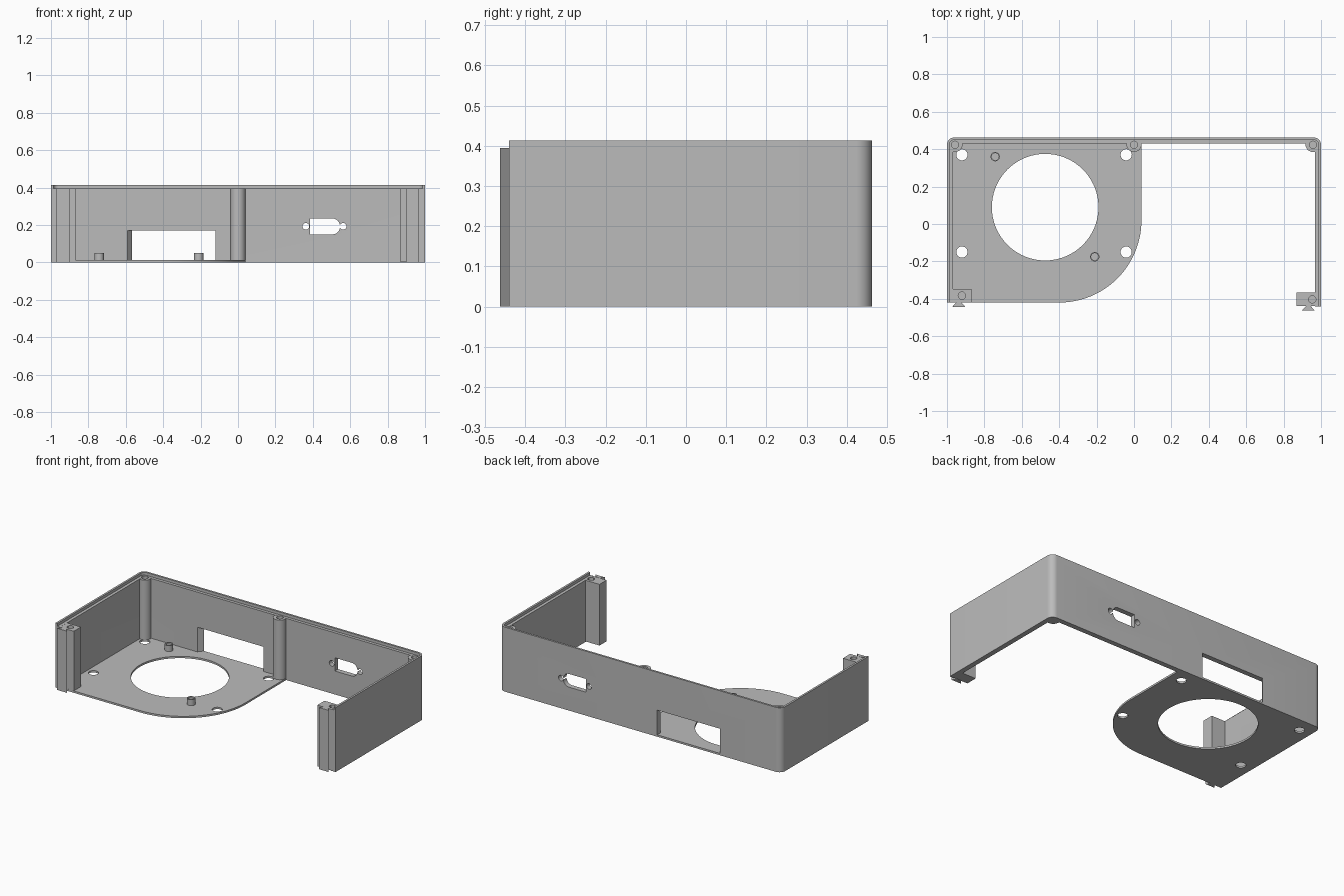
import bpy, bmesh
from math import sin, cos, pi, radians

if "Cube" in bpy.data.objects:
    bpy.data.objects.remove(bpy.data.objects["Cube"])

grey = bpy.data.materials.new("light grey plastic")
grey.use_nodes = True
grey.diffuse_color = (0.5, 0.5, 0.5, 1)
grey.node_tree.nodes["Principled BSDF"].inputs["Base Color"].default_value = (0.5, 0.5, 0.5, 1)

H, RIM = 0.395, 0.413       # ledge height and lip height
PLATE = 0.012               # floor thickness


def prism(name, pts, a, b, along_y=False):
    """Extrude a flat outline from a to b, along z or along y."""
    bm = bmesh.new()
    put = (lambda u, v, w: (u, w, v)) if along_y else (lambda u, v, w: (u, v, w))
    face = bm.faces.new([bm.verts.new(put(u, v, a)) for u, v in pts])
    out = bmesh.ops.extrude_face_region(bm, geom=[face])
    shift = (0, b - a, 0) if along_y else (0, 0, b - a)
    verts = [g for g in out["geom"] if isinstance(g, bmesh.types.BMVert)]
    bmesh.ops.translate(bm, verts=verts, vec=shift)
    bmesh.ops.recalc_face_normals(bm, faces=bm.faces)
    me = bpy.data.meshes.new(name)
    bm.to_mesh(me)
    bm.free()
    ob = bpy.data.objects.new(name, me)
    bpy.context.collection.objects.link(ob)
    me.materials.append(grey)
    return ob


def arc(x, y, r, start, end, n=12):
    return [(x + r * cos(radians(start + (end - start) * i / n)),
             y + r * sin(radians(start + (end - start) * i / n))) for i in range(n + 1)]


def circle(x, y, r, n=32):
    return arc(x, y, r, 0, 360, n)[:-1]


def box(x0, x1, y0, y1):
    return [(x0, y0), (x1, y0), (x1, y1), (x0, y1)]


def cut(ob, cutters):
    """Subtract the cutters, then remove them."""
    for c in cutters:
        m = ob.modifiers.new("cut", "BOOLEAN")
        m.operation, m.solver, m.object = "DIFFERENCE", "EXACT", c
    deps = bpy.context.evaluated_depsgraph_get()
    ob.data = bpy.data.meshes.new_from_object(ob.evaluated_get(deps))
    ob.modifiers.clear()
    for c in cutters:
        bpy.data.objects.remove(c)


def wall_outline(t):
    """U-shaped band of thickness t with rounded outer back corners."""
    r = 0.04
    inner = max(r - t, 0.004)
    c = t + inner
    return ([(1, -0.44)] + arc(1 - r, 0.463 - r, r, 0, 90, 8)
            + arc(r - 1, 0.463 - r, r, 90, 180, 8) + [(-1, -0.42), (t - 1, -0.42)]
            + arc(c - 1, 0.463 - c, inner, 180, 90, 8)
            + arc(1 - c, 0.463 - c, inner, 90, 0, 8) + [(1 - t, -0.44)])


# Walls with connector openings, and the thin lip on top
walls = prism("walls", wall_outline(0.032), 0, H)
port = [(-0.595, 0.425), (-0.56, 0.47), (-0.12, 0.47), (-0.12, 0.425)]
connector = ([(0.385, 0.15)] + arc(0.505, 0.19, 0.04, -90, 0, 6)
             + arc(0.505, 0.195, 0.04, 0, 90, 6) + [(0.385, 0.235)])
cut(walls, [prism("port_cutter", port, PLATE, 0.17),
            prism("connector_cutter", connector, 0.4, 0.5, True)]
    + [prism("screw_cutter", circle(x, 0.193, 0.018, 20), 0.4, 0.5, True) for x in (0.363, 0.562)])
prism("top_lip", wall_outline(0.013), H, RIM)

# Floor plate with a rounded front corner, fan opening and screw holes
floor = prism("floor_plate", [(-0.985, 0.445), (-0.985, -0.42)]
              + arc(-0.4, 0.02, 0.44, -90, 0, 32) + [(0.04, 0.445)], 0, PLATE)
cut(floor, [prism("fan_cutter", circle(-0.475, 0.09, 0.285, 72), -0.1, 0.1)]
    + [prism("hole_cutter", circle(x, y, 0.03), -0.1, 0.1)
       for x in (-0.92, -0.042) for y in (0.37, -0.15)])

# Locating pegs
for i, (x, y) in enumerate([(-0.742, 0.36), (-0.21, -0.175)]):
    peg = prism(f"peg_{i}", circle(x, y, 0.025, 24), PLATE / 2, 0.05)
    cut(peg, [prism("peg_cutter", circle(x, y, 0.019, 24), 0.04, 0.1)])

# Round screw pillars along the back
for side, x in (("right", -0.957), ("middle", 0), ("left", 0.957)):
    w = 0.04
    base = 0.002 if side == "left" else PLATE / 2
    outline = arc(x, 0.425, w, 180, 360, 20)
    outline += [(x + w, 0.44), (x - w, 0.44)] if side == "middle" else [
        (x + w * cos(pi * k / 10), 0.425 + 0.034 * sin(pi * k / 10)) for k in range(1, 10)]
    pillar = prism(f"{side}_back_pillar", outline, base, H - 0.001)
    cutters = [(pillar, 0.425)]
    cut(pillar, [prism("screw_cutter", circle(x, 0.423, 0.02, 12), 0.29, 0.5)])
    # Continue the screw hole into the wall ledge
    cut(walls, [prism("ledge_cutter", circle(x, 0.423, 0.02, 12), 0.29, 0.5)])

# Square front posts with a dovetail rail
for side, x0, x1, y, rail, hole in (("right", -0.975, -0.87, -0.42, -0.937, -0.92),
                                    ("left", 0.87, 0.975, -0.44, 0.932, 0.953)):
    base = 0.002
    post = prism(f"{side}_front_post", box(x0, x1, y + 0.0005, y + 0.073), base, H - 0.001)
    cutters = [prism("screw_cutter", circle(hole, y + 0.037, 0.02, 12), 0.29, 0.5)]
    cut(post, cutters)
    if side == "left":
        cut(walls, [prism("ledge_cutter", circle(hole, y + 0.037, 0.02, 12), 0.29, 0.5)])
    prism(f"{side}_dovetail", [(rail - 0.035, y - 0.023), (rail + 0.035, y - 0.023),
                               (rail + 0.012, y + 0.002), (rail - 0.012, y + 0.002)], 0, H)

# Smooth curved faces, keep the edges sharp
bpy.ops.object.select_all(action="DESELECT")
for ob in bpy.context.scene.objects:
    if ob.type == "MESH":
        ob.select_set(True)
        bpy.context.view_layer.objects.active = ob
bpy.ops.object.shade_smooth_by_angle(angle=radians(30))
